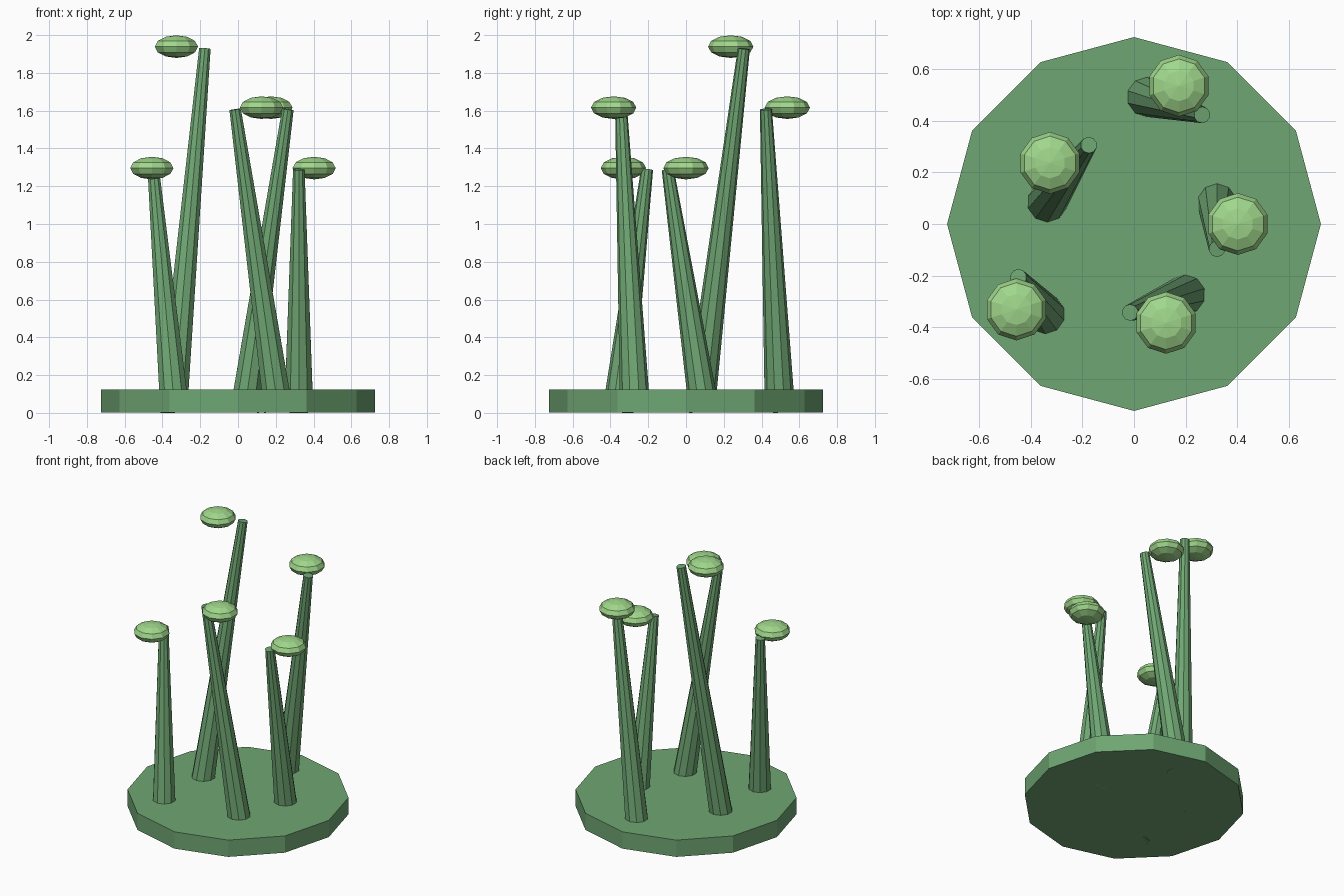
import bpy
import bmesh
from math import sin, cos, pi, radians
from mathutils import Vector, Matrix

start_cube = bpy.data.objects.get("Cube")
if start_cube:
    bpy.data.objects.remove(start_cube, do_unlink=True)


def make_material(name, color):
    mat = bpy.data.materials.new(name)
    mat.use_nodes = True
    mat.diffuse_color = color
    mat.node_tree.nodes["Principled BSDF"].inputs["Base Color"].default_value = color
    return mat


def make_object(name, bm, mat, location):
    bmesh.ops.recalc_face_normals(bm, faces=bm.faces)
    mesh = bpy.data.meshes.new(name)
    bm.to_mesh(mesh)
    bm.free()
    mesh.materials.append(mat)
    obj = bpy.data.objects.new(name, mesh)
    obj.location = location
    bpy.context.scene.collection.objects.link(obj)
    return obj


def frustum(name, sides, bottom, top, height, mat, location):
    bm = bmesh.new()
    bmesh.ops.create_cone(bm, cap_ends=True, segments=sides,
                          radius1=bottom, radius2=top, depth=height)
    return make_object(name, bm, mat, location)


def flat_cap(name, radius, half_height, mat, location):
    # Half outline starting on the y axis, spun into a faceted ellipsoid
    bm = bmesh.new()
    outline = [bm.verts.new((0, radius * cos(a), half_height * sin(a)))
               for a in (radians(-90 + 30 * i) for i in range(7))]
    edges = [bm.edges.new(pair) for pair in zip(outline, outline[1:])]
    bmesh.ops.spin(bm, geom=outline + edges, cent=(0, 0, 0), axis=(0, 0, 1),
                   angle=2 * pi, steps=10)
    bmesh.ops.remove_doubles(bm, verts=bm.verts, dist=0.0005)
    return make_object(name, bm, mat, location)


stem_green = make_material("stem green", (0.159, 0.381, 0.171, 1))
cap_green = make_material("cap green", (0.35, 0.68, 0.26, 1))

# Twelve-sided base slab
LIFT = 0.003
frustum("base", 12, 0.725, 0.725, 0.121, stem_green, (0, 0, LIFT + 0.0605))

# Five leaning stalks in a ring, each with a flattened cap
heights = [1.293, 1.613, 1.293, 1.936, 1.613]
for i, height in enumerate(heights):
    angle = radians(-72 * i)
    far = i in (2, 4)
    outward = Vector((cos(angle), sin(angle), 0))
    sideways = Vector((sin(angle), -cos(angle), 0))
    up = Vector((0, 0, 1))

    stalk = frustum(f"stalk_{i + 1}", 10, 0.0805, 0.032, height, stem_green,
                    outward * (0.484 if far else 0.322) + up * (height / 2 + LIFT))
    stalk.rotation_euler = Matrix.Rotation(0.15, 3, up.cross(sideways)).to_euler()

    flat_cap(f"cap_{i + 1}", 0.12, 0.06, cap_green,
             outward * (0.564 if far else 0.403) + up * (height + LIFT))
